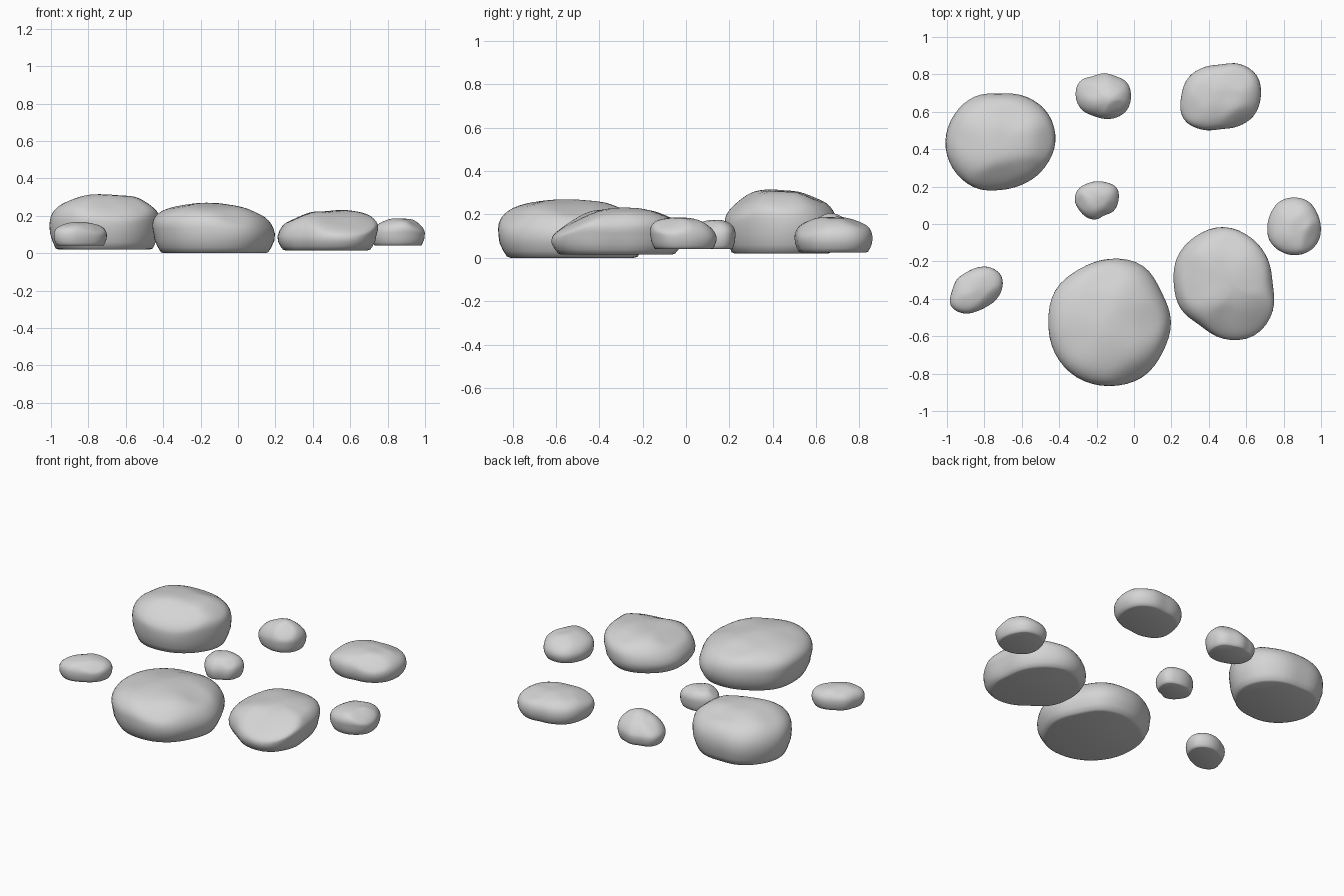
import bpy
import bmesh
import math
from mathutils import Vector, noise

cube = bpy.data.objects.get("Cube")
if cube:
    bpy.data.objects.remove(cube, do_unlink=True)

SEGMENTS = 48
DOME_RINGS = 14

stone = bpy.data.materials.new("stone grey")
stone.use_nodes = True
stone.diffuse_color = (0.66, 0.66, 0.66, 1)
stone.node_tree.nodes["Principled BSDF"].inputs["Base Color"].default_value = (0.66, 0.66, 0.66, 1)


def outline_radius(radii, angle):
    """Smooth closed curve through evenly spaced radii."""
    count = len(radii)
    position = angle / math.tau * count
    i = int(position)
    t = position - i
    a, b, c, d = (radii[(i + k) % count] / 98 for k in (-1, 0, 1, 2))
    return b + 0.5 * t * (c - a + t * (2 * a - 5 * b + 4 * c - d + t * (3 * (b - c) + d - a)))


def profile(belly, fullness):
    """Ring scale and height fraction, from the flat base to near the top."""
    rings = [(0.83, 0), (0.88, 0.02), (0.93, belly * 0.3), (0.98, belly * 0.65)]
    for k in range(DOME_RINGS):
        a = k / DOME_RINGS * math.pi / 2
        rings.append((math.cos(a) ** fullness,
                      belly + (1 - belly) * math.sin(a) ** fullness))
    return rings


def make_rock(name, centre, bottom, top, radii, facets,
              peak=(0, 0), belly=0.35, fullness=0.85):
    height = top - bottom
    size = sum(radii) / len(radii) / 100
    shift = Vector((peak[0], peak[1], 0)) * size
    bm = bmesh.new()

    # Stack of outline rings closed by a flat base and a crown point
    rings = []
    for scale, level in profile(belly, fullness):
        lean = shift * max(0, (level - belly) / (1 - belly))
        ring = []
        for s in range(SEGMENTS):
            a = s / SEGMENTS * math.tau
            r = outline_radius(radii, a) * scale
            ring.append(bm.verts.new(Vector((r * math.cos(a), r * math.sin(a), level * height)) + lean))
        rings.append(ring)
    crown = bm.verts.new(shift + Vector((0, 0, height)))
    for low, high in zip(rings, rings[1:]):
        for s in range(SEGMENTS):
            n = (s + 1) % SEGMENTS
            bm.faces.new((low[s], low[n], high[n], high[s]))
    for s in range(SEGMENTS):
        bm.faces.new((rings[-1][s], rings[-1][(s + 1) % SEGMENTS], crown))
    bm.faces.new(list(reversed(rings[0])))

    # Worn facets: press the dome onto sloping planes, then soften
    upper = [v for ring in rings[4:] for v in ring] + [crown]
    for azimuth, start, slope in facets:
        az, el = math.radians(azimuth), math.radians(slope)
        normal = Vector((math.cos(az) * math.cos(el), math.sin(az) * math.cos(el), math.sin(el)))
        point = Vector((math.cos(az) * start * size, math.sin(az) * start * size, height))
        for v in upper:
            excess = normal.dot(v.co - point)
            if excess > 0:
                v.co.z -= 0.85 * excess * normal.z
                v.co.xy -= 0.3 * excess * normal.xy
    for _ in range(2):
        bmesh.ops.smooth_vert(bm, verts=upper, factor=0.35, use_axis_x=True,
                              use_axis_y=True, use_axis_z=True)

    # Gentle lumps
    seed = Vector((centre[0], centre[1], 0)) * 7
    for v in upper:
        lump = noise.noise(v.co / size * 1.8 + seed) * size * 0.04
        v.co.z += lump * v.co.z / height
    bmesh.ops.recalc_face_normals(bm, faces=bm.faces)

    mesh = bpy.data.meshes.new(name)
    bm.to_mesh(mesh)
    bm.free()
    mesh.materials.append(stone)
    rock = bpy.data.objects.new(name, mesh)
    rock.location = (centre[0], centre[1], bottom)
    bpy.context.collection.objects.link(rock)
    bpy.ops.object.select_all(action="DESELECT")
    rock.select_set(True)
    bpy.context.view_layer.objects.active = rock
    bpy.ops.object.shade_smooth_by_angle(angle=math.radians(50))


# Large rocks
make_rock("tall_back_rock", (-0.715, 0.445), 0.02, 0.312,
          (29, 29, 27, 25, 27, 28, 29, 29, 28, 26, 26, 27),
          [(285, 0.4, 42), (0, 0.55, 55), (80, 0.2, 70), (160, 0.65, 45)],
          peak=(0.05, -0.1), belly=0.45, fullness=0.8)
make_rock("broad_front_rock", (-0.125, -0.52), 0, 0.265,
          (32, 31, 34, 33, 32, 33, 32, 33, 34, 34, 34, 32),
          [(5, 0.3, 66), (0, 0.7, 45), (300, 0.65, 45), (90, 0.4, 68), (190, 0.8, 45)],
          peak=(-0.14, -0.05), belly=0.4, fullness=0.78)
make_rock("faceted_front_rock", (0.475, -0.32), 0.015, 0.228,
          (25, 26, 28, 30, 29, 28, 26, 26, 25, 29, 32, 29),
          [(285, 0.33, 56), (5, 0.78, 30), (180, 0.2, 68), (90, 0.5, 70)],
          peak=(0.18, 0), fullness=0.72)

# Medium rocks
make_rock("back_left_rock", (0.465, 0.68), 0.025, 0.19,
          (21, 22, 20, 17, 18, 20, 21, 23, 20, 17, 18, 20),
          [(300, 0.45, 45), (60, 0.3, 68), (200, 0.5, 60)], belly=0.38)
make_rock("left_side_rock", (0.855, -0.01), 0.04, 0.187,
          (14, 14, 15, 15, 15, 14, 14, 15, 15, 15, 15, 15),
          [(340, 0.45, 45), (100, 0.2, 65), (200, 0.5, 55)],
          peak=(0.1, -0.2), belly=0.38, fullness=0.88)
make_rock("pointed_back_rock", (-0.16, 0.685), 0.03, 0.205,
          (14, 14, 12, 12, 12, 15, 15, 14, 12, 12, 13, 14),
          [(300, 0.35, 45), (150, 0.05, 56), (60, 0.3, 48)],
          peak=(0.22, -0.15), fullness=1.15)

# Small rocks
make_rock("small_centre_rock", (-0.205, 0.125), 0.04, 0.175,
          (12, 13, 11, 10, 10, 11, 11, 10, 10, 10, 9, 11),
          [(315, 0.4, 45), (200, 0.35, 52)], peak=(0, 0.1), belly=0.4)
make_rock("small_right_rock", (-0.84, -0.355), 0.04, 0.165,
          (13, 15, 14, 12, 11, 12, 13, 16, 14, 11, 10, 11),
          [(315, 0.35, 45), (130, 0.3, 68)], belly=0.43)
